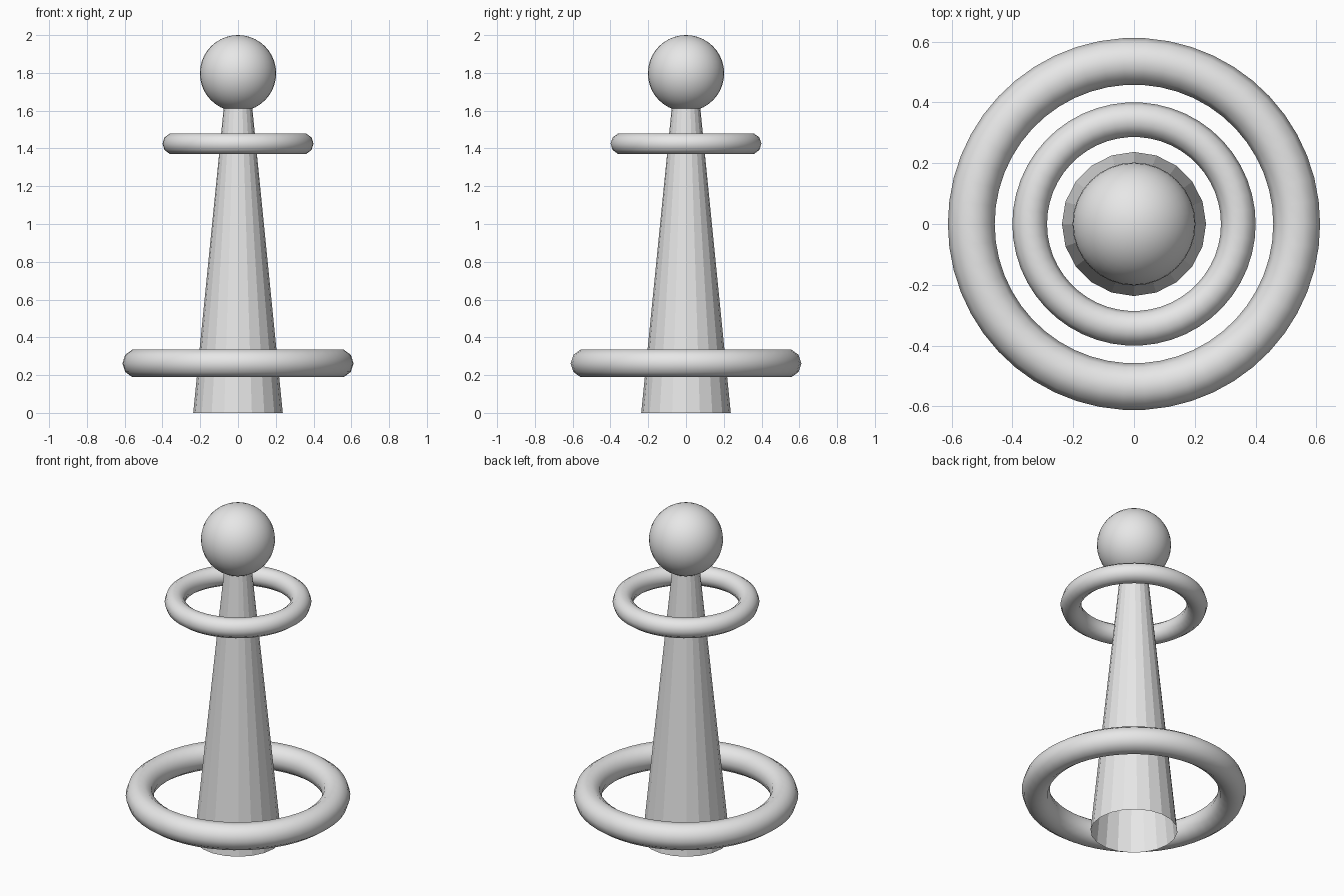
import bpy

cube = bpy.data.objects.get("Cube")
if cube:
    bpy.data.objects.remove(cube, do_unlink=True)

# Single plain grey material
GREY = (0.8, 0.8, 0.8, 1.0)
grey = bpy.data.materials.new("plain_grey")
grey.use_nodes = True
grey.diffuse_color = GREY
grey.node_tree.nodes["Principled BSDF"].inputs["Base Color"].default_value = GREY


def finish(name, smooth):
    part = bpy.context.object
    part.name = name
    part.data.materials.append(grey)
    if smooth:
        bpy.ops.object.shade_smooth()
    return part


def add_ring(name, z, major, minor):
    bpy.ops.mesh.primitive_torus_add(
        location=(0, 0, z), major_radius=major, minor_radius=minor,
        major_segments=50, minor_segments=10)
    return finish(name, True)


# Tapered post, open underneath, its top hidden inside the ball
BASE_RADIUS, TAPER, POST_HEIGHT = 0.237, 0.1, 1.7
bpy.ops.mesh.primitive_cone_add(
    vertices=20, radius1=BASE_RADIUS, radius2=BASE_RADIUS - TAPER * POST_HEIGHT,
    depth=POST_HEIGHT, end_fill_type='NOTHING', location=(0, 0, POST_HEIGHT / 2))
finish("tapered_post", False)

# Ball on top
bpy.ops.mesh.primitive_uv_sphere_add(
    segments=32, ring_count=20, radius=0.202, location=(0, 0, 1.798))
finish("top_ball", True)

# Two floating rings
add_ring("lower_ring", 0.262, 0.535, 0.077)
add_ring("upper_ring", 1.425, 0.343, 0.057)
